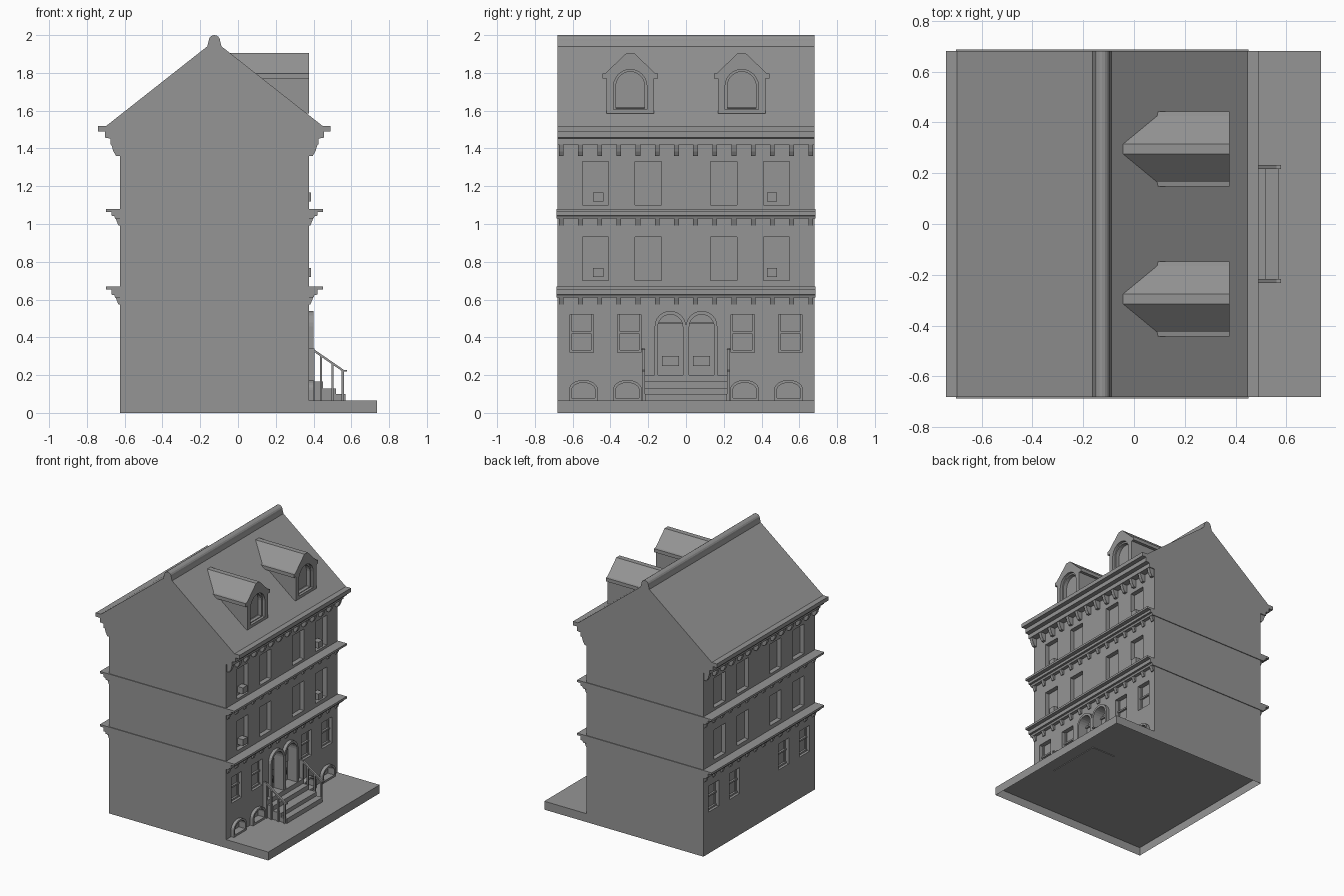
import bpy, bmesh, math
from mathutils import Vector

if "Cube" in bpy.data.objects:
    bpy.data.objects.remove(bpy.data.objects["Cube"], do_unlink=True)

stone = bpy.data.materials.new("grey stone")
stone.use_nodes = True
stone.diffuse_color = (0.3, 0.3, 0.3, 1)
stone.node_tree.nodes["Principled BSDF"].inputs["Base Color"].default_value = (0.3, 0.3, 0.3, 1)

FRONT, MID, HALF = 0.375, -0.125, 0.68   # facade x, ridge x, half width in y


def flip(x):
    """Mirror an x value from the front facade to the rear one."""
    return 2 * MID - x


def solid(bm, pts, axis, a, b):
    """Extrude a profile: (x, z) points along y, or (y, z) points along x."""
    def at(p, t):
        return Vector((p[0], t, p[1])) if axis == "y" else Vector((t, p[0], p[1]))
    n = len(pts)
    lo = [bm.verts.new(at(p, a)) for p in pts]
    hi = [bm.verts.new(at(p, b)) for p in pts]
    bm.faces.new(lo)
    bm.faces.new(hi[::-1])
    for i in range(n):
        bm.faces.new((lo[i], hi[i], hi[(i + 1) % n], lo[(i + 1) % n]))


def box(bm, x0, x1, y0, y1, z0, z1):
    solid(bm, [(y0, z0), (y1, z0), (y1, z1), (y0, z1)], "x", x0, x1)


def arch(c, half, z0, spring, rise, n=12):
    """Arched outline from lower right, over the top, to lower left."""
    curve = [(c + half * math.cos(math.pi * i / n), spring + rise * math.sin(math.pi * i / n))
             for i in range(n + 1)]
    return [(c + half, z0)] + curve + [(c - half, z0)]


def part(name, bm):
    bmesh.ops.recalc_face_normals(bm, faces=bm.faces[:])
    me = bpy.data.meshes.new(name)
    bm.to_mesh(me)
    bm.free()
    me.materials.append(stone)
    ob = bpy.data.objects.new(name, me)
    bpy.context.collection.objects.link(ob)
    return ob


def carve(ob, bm):
    """Subtract the cutter solids from an object for good."""
    cutter = part("cutter", bm)
    cutter.hide_render = True
    mod = ob.modifiers.new("carve", "BOOLEAN")
    mod.operation, mod.solver, mod.object = "DIFFERENCE", "EXACT", cutter
    mod.use_self = True
    bpy.context.view_layer.update()
    ev = ob.evaluated_get(bpy.context.evaluated_depsgraph_get())
    me = bpy.data.meshes.new_from_object(ev)
    ob.modifiers.clear()
    ob.data = me
    bpy.data.objects.remove(cutter, do_unlink=True)


# Pavement slab, hollow underneath
bm = bmesh.new()
box(bm, flip(FRONT), 0.735, -HALF, HALF, 0, 0.065)
bmesh.ops.recalc_face_normals(bm, faces=bm.faces[:])
bmesh.ops.delete(bm, geom=[f for f in bm.faces if f.normal.z < -0.5], context="FACES")
part("pavement", bm)

# House walls with window and door recesses
bm = bmesh.new()
box(bm, flip(FRONT), FRONT, -HALF, HALF, 0.065, 1.5)
walls = part("walls", bm)
ground = [-0.553, -0.3, 0.3, 0.553]
upper = [-0.48, -0.2, 0.2, 0.48]
basement = [-0.543, -0.31, 0.31, 0.543]
doors = [-0.083, 0.083]
windows = [(y, 0.062, 0.32, 0.52) for y in ground]
windows += [(y, 0.069, z, z + 0.23) for y in upper for z in (0.7, 1.1)]
bm = bmesh.new()
for y, h, z0, z1 in windows:
    for x in (FRONT, flip(FRONT)):
        box(bm, x - 0.035, x + 0.035, y - h, y + h, z0, z1)
for y in basement:
    solid(bm, arch(y, 0.062, 0.08, 0.12, 0.04), "x", FRONT - 0.03, FRONT + 0.05)
for y in doors:
    solid(bm, arch(y, 0.066, 0.2, 0.455, 0.066), "x", FRONT - 0.055, FRONT + 0.05)
carve(walls, bm)

# Sashes in the ground floor windows, front and rear
bm = bmesh.new()
for y in ground:
    for s in (lambda x: x, flip):
        a, b, c = s(FRONT - 0.035), s(FRONT - 0.02), s(FRONT - 0.027)
        box(bm, a, b, y - 0.062, y + 0.062, 0.42, 0.432)
        box(bm, a, b, y - 0.062, y + 0.062, 0.32, 0.332)
        for e in (-0.056, 0.056):
            box(bm, a, c, y + e - 0.006, y + e + 0.006, 0.32, 0.52)
part("window_sashes", bm)

# Small box units in the outer upper windows
bm = bmesh.new()
for y in (-0.465, 0.456):
    for z in (0.72, 1.12):
        box(bm, FRONT - 0.04, FRONT + 0.012, y - 0.027, y + 0.027, z, z + 0.048)
part("window_units", bm)

# Basement surrounds
bm = bmesh.new()
for y in basement:
    solid(bm, arch(y, 0.077, 0.065, 0.12, 0.055) + arch(y, 0.062, 0.065, 0.12, 0.04)[::-1],
          "x", FRONT - 0.005, FRONT + 0.025)
    box(bm, FRONT - 0.005, FRONT + 0.025, y - 0.062, y + 0.062, 0.065, 0.08)
part("basement_surrounds", bm)

# Arched door surrounds
bm = bmesh.new()
for y in doors:
    solid(bm, arch(y, 0.083, 0.2, 0.457, 0.083) + arch(y, 0.066, 0.2, 0.455, 0.066)[::-1],
          "x", FRONT - 0.005, FRONT + 0.025)
part("door_surrounds", bm)

# Doors: transom bar, glazing plate and framed lower panel
bm = bmesh.new()
X = FRONT - 0.06
for y in doors:
    box(bm, X, X + 0.02, y - 0.066, y + 0.066, 0.47, 0.482)
    box(bm, X, X + 0.012, y - 0.058, y + 0.058, 0.345, 0.465)
    box(bm, X, X + 0.014, y - 0.045, y + 0.045, 0.247, 0.3)
    box(bm, X, X + 0.02, y - 0.032, y + 0.032, 0.26, 0.287)
part("door_panels", bm)

# Entrance steps
bm = bmesh.new()
for x, z in ((0.405, 0.2), (0.45, 0.165), (0.52, 0.13), (0.57, 0.1)):
    box(bm, FRONT - 0.01, x, -0.218, 0.218, 0.06, z)
part("entrance_steps", bm)

# Railings either side of the steps
bm = bmesh.new()
for y in (-0.224, 0.224):
    a, b = y - 0.006, y + 0.006
    box(bm, FRONT, 0.405, a, b, 0.065, 0.34)
    solid(bm, [(0.395, 0.328), (0.555, 0.218), (0.578, 0.218), (0.578, 0.228), (0.56, 0.228),
               (0.395, 0.342)], "y", a - 0.002, b + 0.002)
    for x, top in ((0.44, 0.3), (0.5, 0.26), (0.555, 0.222)):
        box(bm, x - 0.006, x + 0.006, a, b, 0.065, top)
part("step_railings", bm)


# Cornices: stepped profile on both facades, with a row of brackets below
def cornice(name, steps, bracket, half):
    bm = bmesh.new()
    solid(bm, steps + [(flip(x), z) for x, z in reversed(steps)], "y", -half, half)
    part(name, bm)
    bm = bmesh.new()
    for i in range(14):
        y = -0.66 + i * 1.32 / 13
        for s in (lambda x: x, flip):
            solid(bm, [(s(x), z) for x, z in bracket], "y", y - 0.0125, y + 0.0125)
    part(name + "_brackets", bm)


cornice("eaves_cornice",
        [(0.395, 1.42), (0.425, 1.42), (0.425, 1.452), (0.455, 1.457), (0.455, 1.49),
         (0.49, 1.49), (0.49, 1.52)],
        [(0.37, 1.36), (0.395, 1.36), (0.41, 1.385), (0.422, 1.425), (0.37, 1.425)], HALF)
for name, z, drop in (("upper_band", 1.08, 0.052), ("lower_band", 0.67, 0.06)):
    low = z - drop
    cornice(name,
            [(0.4, low), (0.405, low + 0.014), (0.42, low + 0.016), (0.42, z - 0.016),
             (0.45, z - 0.016), (0.45, z)],
            [(0.37, low - 0.036), (0.383, low - 0.036), (0.4, low + 0.005), (0.37, low + 0.005)],
            HALF + 0.006)

# Gabled roof
bm = bmesh.new()
solid(bm, [(flip(0.453), 1.515), (0.453, 1.515), (MID, 1.97)], "y", -HALF, HALF)
part("roof", bm)

# Rounded ridge cap
bm = bmesh.new()
cap = [(MID + 0.03 * math.cos(math.pi * i / 8), 1.97 + 0.03 * math.sin(math.pi * i / 8))
       for i in range(9)]
solid(bm, [(MID + 0.04, 1.93)] + cap + [(MID - 0.04, 1.93)], "y", -HALF, HALF)
part("ridge_cap", bm)

# Dormers with arched recessed windows
side = [(0.125, 1.585), (0.125, 1.77), (0.148, 1.77), (0.148, 1.797), (0.13, 1.8), (0.02, 1.905)]
for name, c in (("dormer_a", -0.295), ("dormer_b", 0.295)):
    bm = bmesh.new()
    solid(bm, [(c + y, z) for y, z in side] + [(c - y, z) for y, z in reversed(side)],
          "x", -0.1, FRONT)
    dormer = part(name, bm)
    bm = bmesh.new()
    solid(bm, arch(c, 0.088, 1.607, 1.73, 0.088), "x", FRONT - 0.02, FRONT + 0.05)
    carve(dormer, bm)
    bm = bmesh.new()
    solid(bm, arch(c, 0.076, 1.612, 1.73, 0.076), "x", FRONT - 0.05, FRONT + 0.05)
    carve(dormer, bm)
